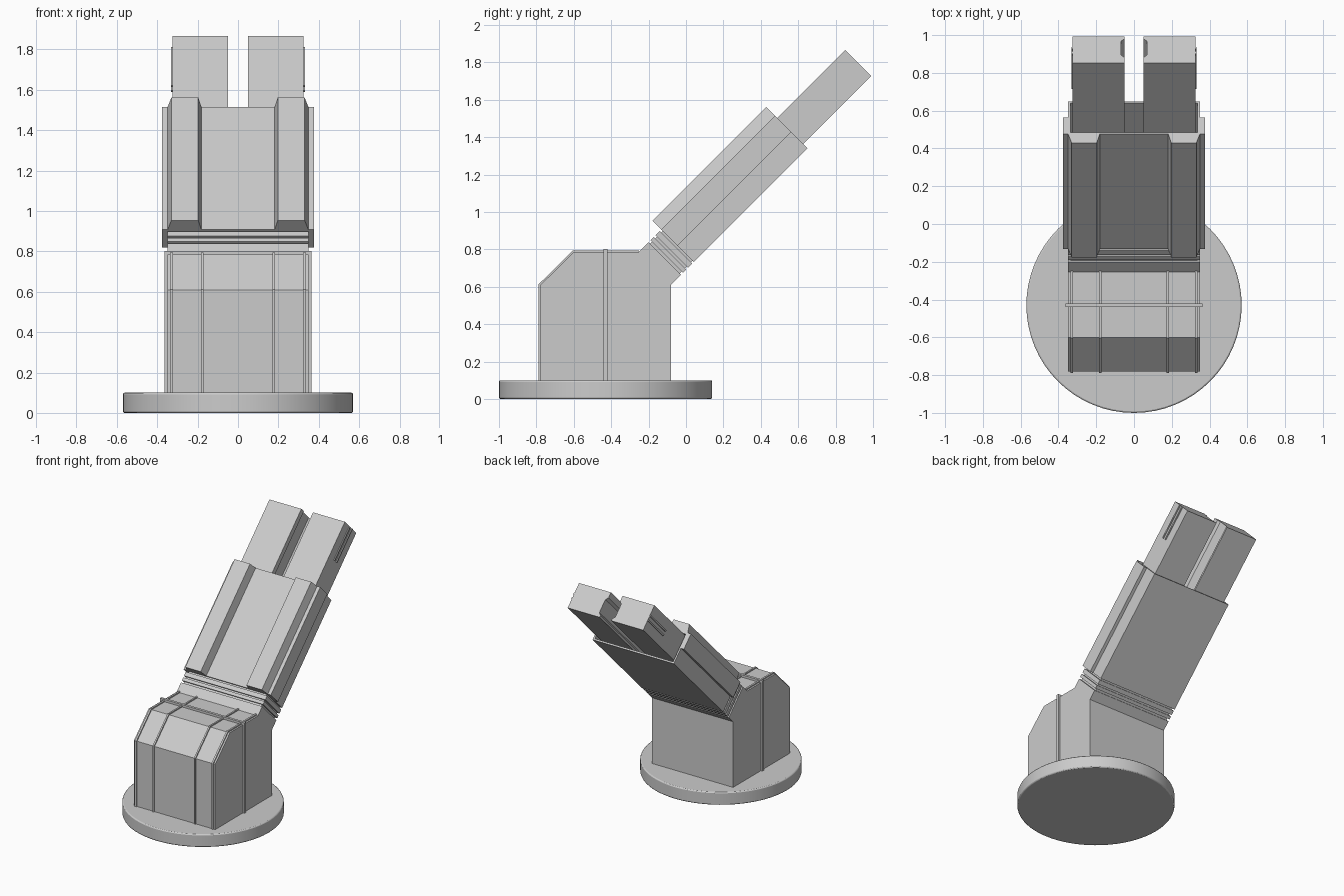
import bpy, bmesh, math

if "Cube" in bpy.data.objects:
    bpy.data.objects.remove(bpy.data.objects["Cube"])

R2 = math.sqrt(2)


def arm(x, s, t):
    """Arm frame tilted 45 degrees: s runs along the arm, t across it."""
    return (x, (s - t) / R2, (s + t) / R2)


def world(x, y, z):
    return (x, y, z)


def finish(name, bm, mirror=False):
    bmesh.ops.recalc_face_normals(bm, faces=bm.faces)
    me = bpy.data.meshes.new(name)
    bm.to_mesh(me)
    bm.free()
    ob = bpy.data.objects.new(name, me)
    bpy.context.collection.objects.link(ob)
    if mirror:
        mod = ob.modifiers.new("mirror", 'MIRROR')
        mod.use_axis[0] = True
        mod.use_mirror_merge = False
    return ob


def prism_bm(ring_a, ring_b):
    bm = bmesh.new()
    a = [bm.verts.new(p) for p in ring_a]
    b = [bm.verts.new(p) for p in ring_b]
    n = len(a)
    bm.faces.new(a)
    end = bm.faces.new(b)
    for i in range(n):
        bm.faces.new((a[i], a[(i + 1) % n], b[(i + 1) % n], b[i]))
    return bm, end


def box(name, x, u, v, frame, mirror=False):
    corners = [(x[0], v[0]), (x[1], v[0]), (x[1], v[1]), (x[0], v[1])]
    bm, _ = prism_bm(*[[frame(p, k, q) for p, q in corners] for k in u])
    return finish(name, bm, mirror)


def side_profile(name, pts, x, mirror=False):
    bm, _ = prism_bm(*[[(k, y, z) for y, z in pts] for k in x])
    return finish(name, bm, mirror)


def arm_section(name, pts, s, mirror=True):
    bm, _ = prism_bm(*[[arm(x, k, t) for x, t in pts] for k in s])
    return finish(name, bm, mirror)


# Round base
bpy.ops.mesh.primitive_cylinder_add(vertices=64, radius=0.57, depth=0.1,
                                    location=(0, -0.43, 0.05))
base = bpy.context.object
base.name = "round_base"
bev = base.modifiers.new("bevel", 'BEVEL')
bev.width = 0.008
bev.segments = 2
bpy.ops.object.shade_smooth_by_angle(angle=math.radians(30))

# Main body with sloped front, wrapped by thin strips
body = [(-0.78, 0.09), (-0.78, 0.608), (-0.6, 0.785), (-0.25, 0.785),
        (-0.08, 0.613), (-0.08, 0.09)]
side_profile("body", body, (-0.35, 0.35))
strip = [(-0.789, 0.09), (-0.789, 0.612), (-0.604, 0.794), (-0.25, 0.794),
         (-0.25, 0.09)]
side_profile("inner_strip", strip, (0.172, 0.184), True)
side_profile("edge_strip", strip, (0.323, 0.337), True)
box("centre_band", (-0.363, 0.363), (-0.44, -0.42), (0.09, 0.803), world)

# Ribbed neck
box("neck_core", (-0.335, 0.335), (0.30, 0.57), (0.498, 0.722), arm)
for i, s in enumerate([(0.372, 0.45), (0.466, 0.49), (0.503, 0.535)]):
    box(f"neck_ring_{i + 1}", (-0.35, 0.35), s, (0.489, 0.735), arm)

# Sleeve, hollow at its upper end
rect = [(-0.35, 0.489), (0.35, 0.489), (0.35, 0.735), (-0.35, 0.735)]
bm, end = prism_bm(*[[arm(x, s, t) for x, t in rect] for s in (0.548, 1.408)])
bmesh.ops.recalc_face_normals(bm, faces=bm.faces)
bmesh.ops.inset_region(bm, faces=[end], thickness=0.018)
floor = bmesh.ops.extrude_discrete_faces(bm, faces=[end])["faces"][0]
bmesh.ops.translate(bm, verts=floor.verts, vec=arm(0, -0.4, 0))
finish("sleeve", bm)

# Top rails and side panels on the sleeve
arm_section("top_rail", [(0.18, 0.73), (0.197, 0.80), (0.33, 0.80), (0.35, 0.73)],
            (0.548, 1.408))
box("side_panel", (0.345, 0.376), (0.548, 1.408), (0.612, 0.735), arm, True)

# Two prongs, each with a channel along the inner face
prong = [(0.05, 0.52), (0.325, 0.52), (0.325, 0.718), (0.05, 0.718),
         (0.05, 0.675), (0.068, 0.657), (0.068, 0.553), (0.05, 0.535)]
arm_section("prong", prong, (1.0, 1.922))

# Thin ribs on the outer side of each prong
for i, t in enumerate((0.600, 0.636)):
    box(f"prong_rib_{i + 1}", (0.32, 0.332), (1.652, 1.92), (t - 0.006, t + 0.006),
        arm, True)
